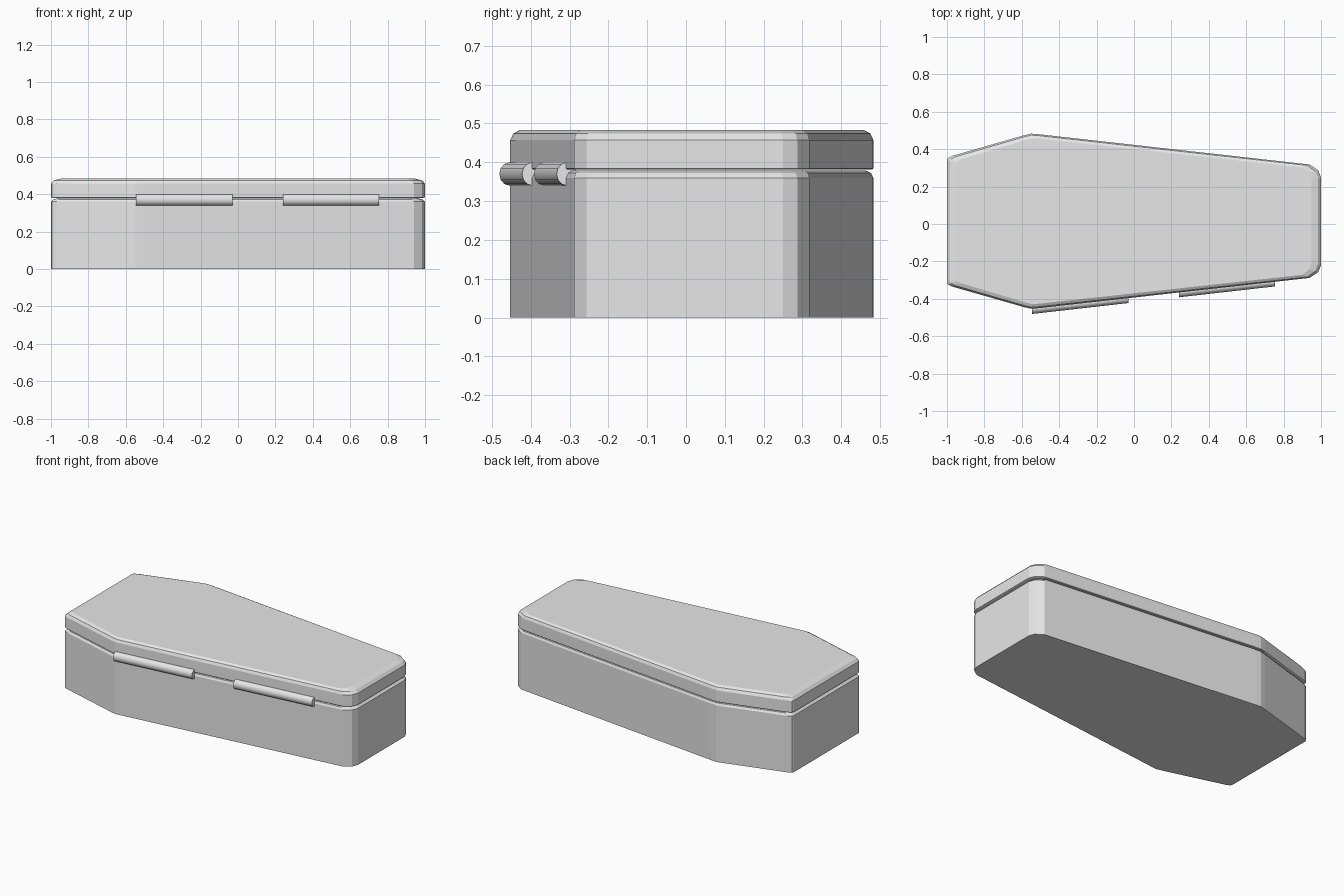
import bpy, bmesh, math
from mathutils import Vector

cube = bpy.data.objects.get("Cube")
if cube:
    bpy.data.objects.remove(cube, do_unlink=True)

grey = bpy.data.materials.new("plain_grey")
grey.use_nodes = True
grey.diffuse_color = (0.8, 0.8, 0.8, 1)
grey.node_tree.nodes["Principled BSDF"].inputs["Base Color"].default_value = (0.8, 0.8, 0.8, 1)

YC = 0.015  # centre line of the casket
# Half outline from head to foot, mirrored across the centre line
HALF = [(-1, 0.325), (-0.995, 0.338), (-0.97, 0.35), (-0.585, 0.460), (-0.55, 0.468),
        (-0.51, 0.465), (0.94, 0.303), (0.985, 0.272), (1, 0.235)]
OUTLINE = [(x, -y) for x, y in HALF] + [(x, y) for x, y in reversed(HALF)]


def add_object(name, bm):
    bmesh.ops.recalc_face_normals(bm, faces=bm.faces[:])
    mesh = bpy.data.meshes.new(name)
    bm.to_mesh(mesh)
    bm.free()
    mesh.materials.append(grey)
    obj = bpy.data.objects.new(name, mesh)
    bpy.context.collection.objects.link(obj)
    return obj


def lofted_shell(name, levels):
    """Stack the outline at (height, inset) levels and cap both ends."""
    bm = bmesh.new()
    rings = []
    for z, d in levels:
        rings.append([bm.verts.new((x - 2 * d * x * abs(x) ** 2, YC + y * (1 - 2.1 * d), z))
                      for x, y in OUTLINE])
    n = len(OUTLINE)
    for low, high in zip(rings, rings[1:]):
        for i in range(n):
            j = (i + 1) % n
            bm.faces.new((low[i], low[j], high[j], high[i]))
    bm.faces.new(rings[0])
    bm.faces.new(rings[-1])
    return add_object(name, bm)


def hinge(name, x0, x1):
    """Barrel lying along the long front side, half sunk in the wall."""
    bm = bmesh.new()
    sides = 12
    wall = lambda x: -0.455 + (x + 0.545) * 0.1135
    rings = []
    for x in (x0, x1):
        rings.append([bm.verts.new((x, wall(x) + 0.026 * math.cos(a), 0.37 + 0.03 * math.sin(a)))
                      for a in (2 * math.pi * i / sides for i in range(sides))])
    for i in range(sides):
        j = (i + 1) % sides
        bm.faces.new((rings[0][i], rings[0][j], rings[1][j], rings[1][i])).smooth = True
    for ring in rings:
        bm.faces.new(ring)
        for i in range(sides):
            bm.edges.get((ring[i], ring[(i + 1) % sides])).smooth = False
    return add_object(name, bm)


# Box with an eased rim, and the lid resting on it
lofted_shell("casket_box", [(0, 0), (0.36, 0), (0.373, 0.007), (0.379, 0.02)])
lofted_shell("casket_lid", [(0.381, 0.004), (0.384, 0), (0.457, 0), (0.474, 0.008), (0.483, 0.025)])

# Two hinge barrels along the front seam
hinge("head_hinge", -0.545, -0.03)
hinge("foot_hinge", 0.24, 0.755)
